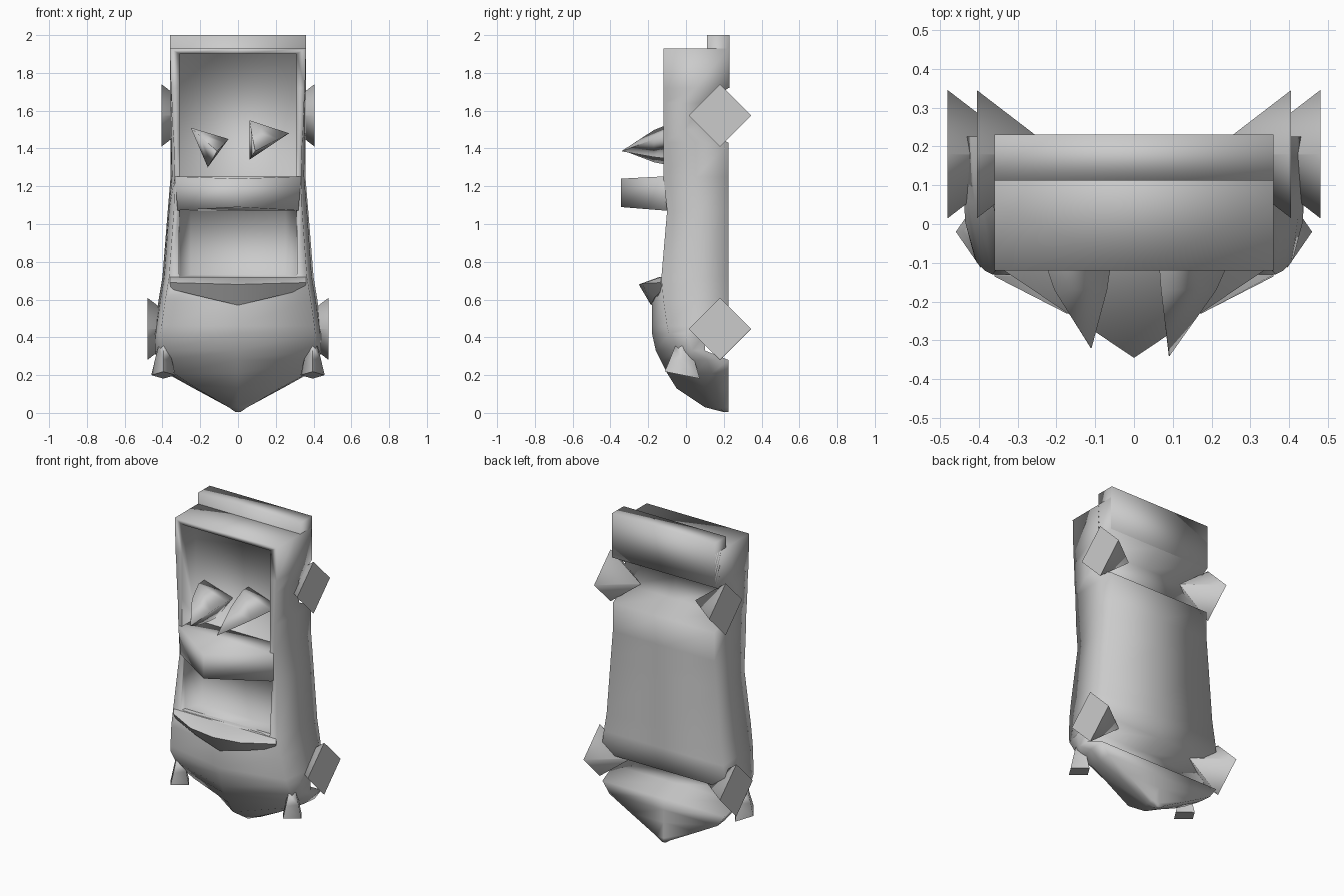
import bpy, bmesh, math
from mathutils import Vector

cube = bpy.data.objects.get("Cube")
if cube:
    bpy.data.objects.remove(cube, do_unlink=True)

grey = bpy.data.materials.new("plain_grey")
grey.use_nodes = True
grey.diffuse_color = (0.6, 0.6, 0.6, 1)
grey.node_tree.nodes["Principled BSDF"].inputs["Base Color"].default_value = (0.6, 0.6, 0.6, 1)


def loft(name, rings, smooth=95):
    """Skin a stack of equal-length rings and cap both ends."""
    bm = bmesh.new()
    loops = [[bm.verts.new(p) for p in ring] for ring in rings]
    n = len(loops[0])
    for a, b in zip(loops, loops[1:]):
        for i in range(n):
            j = (i + 1) % n
            bm.faces.new((a[i], a[j], b[j], b[i]))
    bm.faces.new(loops[0][::-1])
    bm.faces.new(loops[-1])
    bmesh.ops.recalc_face_normals(bm, faces=bm.faces)
    mesh = bpy.data.meshes.new(name)
    bm.to_mesh(mesh)
    bm.free()
    mesh.materials.append(grey)
    ob = bpy.data.objects.new(name, mesh)
    bpy.context.collection.objects.link(ob)
    finish(ob, smooth)
    return ob


def finish(ob, angle):
    bpy.ops.object.select_all(action='DESELECT')
    ob.select_set(True)
    bpy.context.view_layer.objects.active = ob
    bpy.ops.object.shade_smooth_by_angle(angle=math.radians(angle))


def rect(w, z0, z1, y):
    return [(-w, y, z0), (w, y, z0), (w, y, z1), (-w, y, z1)]


def mirrored(half):
    """Close a right-hand row of points, first one on the axis, across x = 0."""
    return half + [(-x, y, z) for x, y, z in half[:0:-1]]


def section(z, wf, wm, wb, yc, ys, yb):
    """Symmetric hull section: front ridge, front edge, flank, back edge."""
    half = [(wf, ys), (wm, (ys + yb) / 2), (wb, yb)]
    pts = [(0, yc)] + half + [(0, yb)] + [(-x, y) for x, y in half[::-1]]
    return [(x, y, z) for x, y in pts]


# Hull: pointed nose at the bottom, two axle channels across the back
hull = loft("hull", [section(*s) for s in (
    (0.004, .012, .012, .012, .20, .20, .225),
    (0.03, .05, .05, .05, .10, .17, .225),
    (0.13, .22, .23, .235, -.05, .10, .225),
    (0.21, .34, .37, .38, -.10, .05, .225),
    (0.28, .39, .42, .43, -.135, .0, .225),
    (0.33, .41, .435, .44, -.16, -.035, .10),
    (0.42, .41, .435, .44, -.18, -.09, .10),
    (0.46, .405, .43, .44, -.18, -.10, .225),
    (0.60, .385, .41, .42, -.18, -.12, .225),
    (0.72, .365, .39, .40, -.13, -.13, .225),
    (1.07, .34, .365, .372, -.10, -.10, .225),
    (1.25, .335, .35, .357, -.12, -.12, .225),
    (1.43, .34, .352, .357, -.12, -.12, .225),
    (1.50, .345, .355, .36, -.12, -.12, .10),
    (1.64, .35, .355, .36, -.12, -.12, .10),
    (1.72, .355, .36, .36, -.12, -.12, .225),
    (1.93, .36, .36, .36, -.12, -.12, .225))])

# Cut the rear bed and the windscreen recess
for name, rings in (
        ("bed_cutter", [rect(.31, 1.25, 1.90, -.3), rect(.31, 1.25, 1.90, .02)]),
        ("windscreen_cutter", [rect(.33, .72, 1.08, -.3), rect(.31, .72, 1.08, -.09),
                               rect(.25, .73, 1.07, .0)])):
    cutter = loft(name, rings)
    mod = hull.modifiers.new(name, 'BOOLEAN')
    mod.operation = 'DIFFERENCE'
    mod.solver = 'EXACT'
    mod.object = cutter
    bpy.context.view_layer.objects.active = hull
    bpy.ops.object.modifier_apply(modifier=name)
    bpy.data.objects.remove(cutter, do_unlink=True)
finish(hull, 95)

# Roof wedge, running to a ridge along the middle
loft("roof", [mirrored([(0, -.345, zc), (w, -.12, zs), (w, 0, zs)])
              for w, zc, zs in ((.32, 1.09, 1.072), (.335, 1.24, 1.252))])

# Dashboard ledge: bowed front edge, pointed below
loft("dashboard", [mirrored(half) for half in (
    [(0, -.185, .57), (.18, -.165, .612), (.355, -.12, .655), (.355, -.06, .655)],
    [(0, -.25, .68), (.175, -.23, .685), (.36, -.135, .69), (.36, -.06, .69)],
    [(0, -.14, .72), (.175, -.135, .72), (.36, -.13, .72), (.36, -.06, .72)])], 60)

# Tail bar
loft("tail_bar", [rect(.36, 1.72, 2.0, .112), rect(.36, 1.72, 2.0, .23)])

# Wheels: square pyramids whose points sink into the hull
R = .165
for label, z, face in (("front", .445, .48), ("rear", 1.575, .405)):
    for side, s in (("left", 1), ("right", -1)):
        rings = []
        for x, r in ((face, R), (face - .21, .004)):
            rings.append([(s * x, .18 + r * dy, z + r * dz)
                          for dy, dz in ((1, 0), (0, 1), (-1, 0), (0, -1))])
        loft(f"{label}_wheel_{side}", rings, 85)

# Headlamps: four-sided bells with a tilted base
for side, s in (("left", 1), ("right", -1)):
    rings = []
    for z, r, tilt in ((.37, .012, 0), (.35, .027, 0), (.28, .045, .05), (.20, .064, .2)):
        rings.append([(s * .395 + r * dx, -.02 + 1.45 * r * dy, z - tilt * r * 1.45 * dy)
                      for dx, dy in ((1, 0), (0, 1), (-1, 0), (0, -1))])
    loft(f"headlamp_{side}", rings, 92)

# Seats: three-sided spikes standing in the bed
for side, corners, tip in (
        ("right", ((-.25, 1.51), (-.05, 1.45), (-.16, 1.30)), (-.11, -.32, 1.385)),
        ("left", ((.06, 1.55), (.27, 1.48), (.06, 1.34)), (.09, -.34, 1.385))):
    tip = Vector(tip)
    rings = []
    for y, k in ((.03, 1), (-.04, 1), (-.17, .68), (tip.y, .01)):
        rings.append([(tip.x + k * (x - tip.x), y, tip.z + k * (z - tip.z)) for x, z in corners])
    loft(f"seat_{side}", rings, 140)
